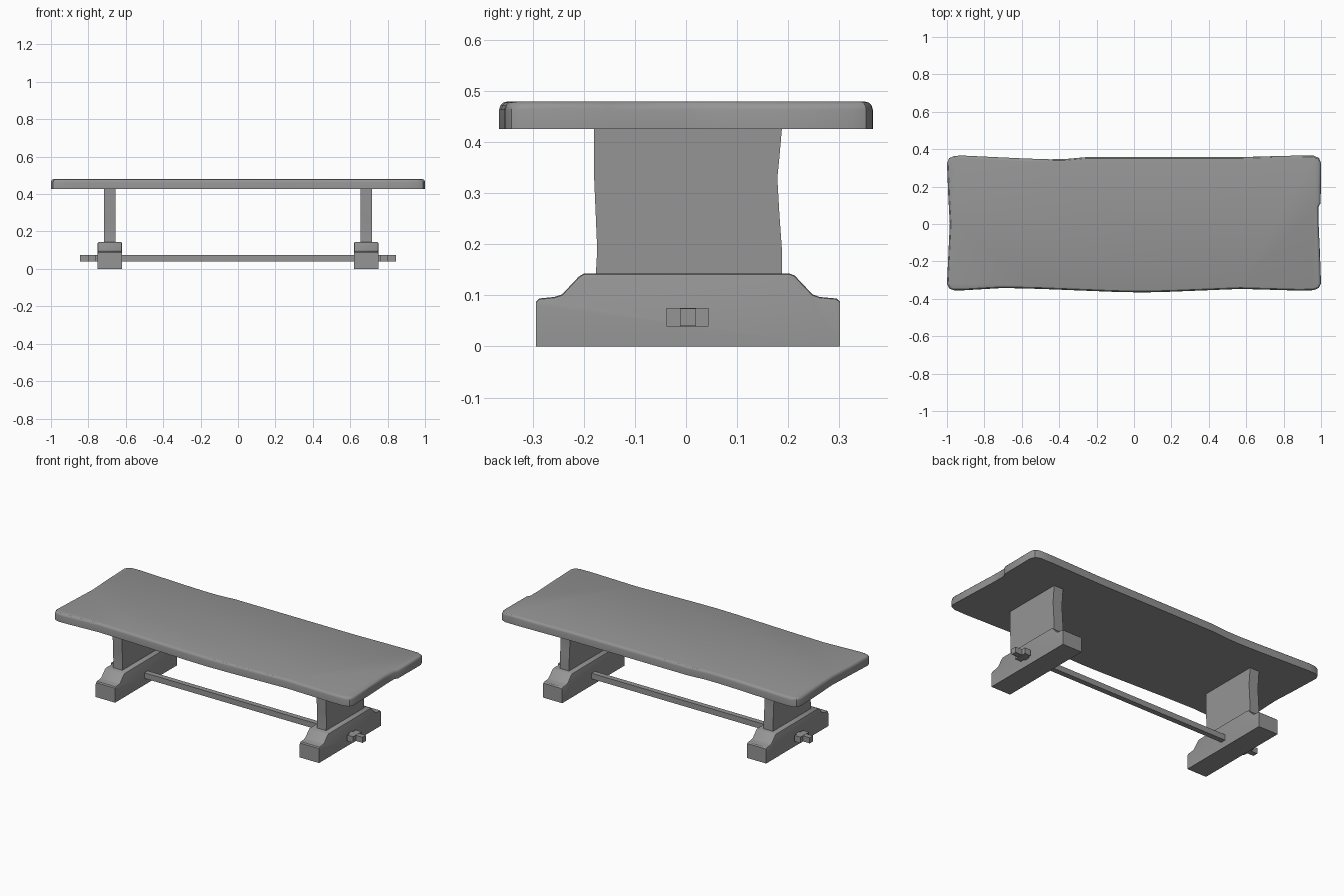
import bpy, bmesh
from mathutils import Vector

if "Cube" in bpy.data.objects:
    bpy.data.objects.remove(bpy.data.objects["Cube"])

# Dark grey finish shared by every part
grey = bpy.data.materials.new("dark_grey")
grey.diffuse_color = (0.3, 0.3, 0.3, 1.0)
grey.use_nodes = True
grey.node_tree.nodes["Principled BSDF"].inputs["Base Color"].default_value = grey.diffuse_color


def prism(name, base, extrude, bevel=0.0, pick=None, segments=3):
    """Extrude a closed outline; optionally round the edges chosen by pick."""
    bm = bmesh.new()
    face = bm.faces.new([bm.verts.new(p) for p in base])
    ext = bmesh.ops.extrude_face_region(bm, geom=[face])
    moved = [g for g in ext["geom"] if isinstance(g, bmesh.types.BMVert)]
    bmesh.ops.translate(bm, verts=moved, vec=Vector(extrude))
    bmesh.ops.recalc_face_normals(bm, faces=bm.faces[:])
    if bevel:
        edges = [e for e in bm.edges if pick(e)]
        bmesh.ops.bevel(bm, geom=edges, offset=bevel, segments=segments,
                        profile=0.5, affect='EDGES', clamp_overlap=True)
    bmesh.ops.recalc_face_normals(bm, faces=bm.faces[:])
    mesh = bpy.data.meshes.new(name)
    bm.to_mesh(mesh)
    bm.free()
    mesh.materials.append(grey)
    obj = bpy.data.objects.new(name, mesh)
    bpy.context.collection.objects.link(obj)
    bpy.ops.object.select_all(action='DESELECT')
    obj.select_set(True)
    bpy.context.view_layer.objects.active = obj
    bpy.ops.object.shade_smooth_by_angle()
    return obj


def box(name, x0, x1, y0, y1, z0, z1):
    return prism(name, [(x0, y0, z0), (x1, y0, z0), (x1, y1, z0), (x0, y1, z0)],
                 (0, 0, z1 - z0))


# Worn slab top with wavy edges and a chip in the right end
outline = [(-0.92, 0.366), (-0.96, 0.364), (-0.988, 0.352), (-1.0, 0.325),
           (-0.993, 0.15), (-0.985, 0.0), (-0.993, -0.17), (-1.0, -0.32),
           (-0.988, -0.345), (-0.96, -0.355), (-0.92, -0.355), (-0.7, -0.342),
           (-0.5, -0.347), (-0.1, -0.363), (0.05, -0.366), (0.2, -0.362),
           (0.57, -0.347), (0.88, -0.356), (0.96, -0.354), (0.988, -0.342),
           (1.0, -0.318), (0.994, -0.15), (0.987, 0.0), (0.986, 0.09),
           (0.998, 0.112), (1.0, 0.325), (0.989, 0.353), (0.962, 0.365),
           (0.88, 0.366), (0.72, 0.362), (0.55, 0.357), (-0.26, 0.357),
           (-0.37, 0.347), (-0.45, 0.346), (-0.58, 0.35)]
TOP_Z, UNDER_Z = 0.48, 0.426
prism("table_top", [(x, y, UNDER_Z) for x, y in outline], (0, 0, TOP_Z - UNDER_Z),
      0.016, lambda e: all(v.co.z > TOP_Z - 1e-4 for v in e.verts))

# Side profiles (y, z) of the supports
foot = [(-0.294, 0.0), (0.302, 0.0), (0.302, 0.088), (0.295, 0.094),
        (0.262, 0.097), (0.248, 0.102), (0.213, 0.139), (0.203, 0.143),
        (-0.2, 0.143), (-0.21, 0.137), (-0.243, 0.102), (-0.258, 0.097),
        (-0.288, 0.094), (-0.294, 0.088)]
post = [(-0.177, 0.135), (0.188, 0.135), (0.188, 0.19), (0.183, 0.26),
        (0.179, 0.33), (0.183, 0.37), (0.188, 0.428), (-0.18, 0.428),
        (-0.18, 0.33), (-0.177, 0.26), (-0.174, 0.19)]

# Feet, posts and locking pegs at both ends
for side, s in (("left", -1), ("right", 1)):
    prism(side + "_foot", [(s * 0.62, y, z) for y, z in foot], (s * 0.13, 0, 0),
          0.006, lambda e: all(v.co.z > 0.05 for v in e.verts)
          and abs(e.verts[0].co.x - e.verts[1].co.x) < 1e-5, 2)
    prism(side + "_post", [(s * 0.654, y, z) for y, z in post], (s * 0.062, 0, 0))
    x0, x1 = sorted((s * 0.76, s * 0.80))
    box(side + "_peg", x0, x1, -0.038, 0.044, 0.039, 0.075)

# Stretcher bar running through both feet
box("stretcher", -0.845, 0.845, -0.012, 0.02, 0.04, 0.074)
